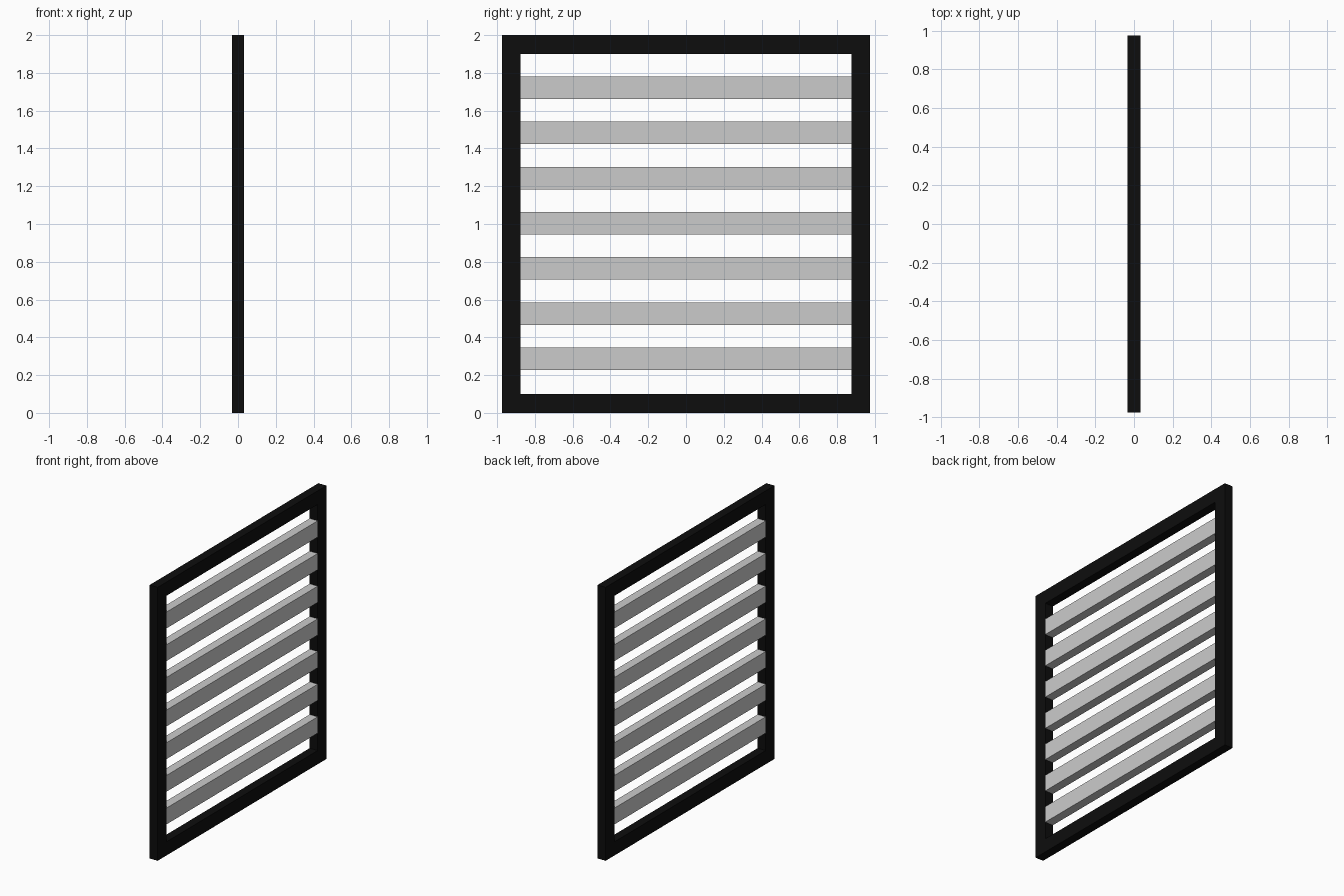
import bpy
import bmesh

if "Cube" in bpy.data.objects:
    bpy.data.objects.remove(bpy.data.objects["Cube"])

HALF_W, HEIGHT, DEPTH, BAR = 0.975, 2.0, 0.065, 0.1
SLATS, FIRST_Z, PITCH, SLAT_H = 7, 0.287, 0.239, 0.119


def add_object(name, bm):
    bmesh.ops.recalc_face_normals(bm, faces=bm.faces)
    mesh = bpy.data.meshes.new(name)
    bm.to_mesh(mesh)
    bm.free()
    obj = bpy.data.objects.new(name, mesh)
    bpy.context.collection.objects.link(obj)
    return obj


def rectangle(bm, x, inset):
    y = HALF_W - inset
    corners = [(-y, inset), (y, inset), (y, HEIGHT - inset), (-y, HEIGHT - inset)]
    return [bm.verts.new((x, cy, cz)) for cy, cz in corners]


# Black rectangular frame: four corner loops joined into a closed ring
bm = bmesh.new()
x = DEPTH / 2
loops = [rectangle(bm, x, 0), rectangle(bm, x, BAR),
         rectangle(bm, -x, BAR), rectangle(bm, -x, 0)]
for i in range(4):
    a, b = loops[i], loops[(i + 1) % 4]
    for j in range(4):
        k = (j + 1) % 4
        bm.faces.new((a[j], a[k], b[k], b[j]))
frame = add_object("frame", bm)
black = bpy.data.materials.new("black")
black.diffuse_color = (0.004, 0.004, 0.004, 1)
black.use_nodes = True
black.node_tree.nodes["Principled BSDF"].inputs["Base Color"].default_value = black.diffuse_color
frame.data.materials.append(black)

# Grey horizontal slats, flush with the frame
for i in range(SLATS):
    bm = bmesh.new()
    bmesh.ops.create_cube(bm, size=1)
    bmesh.ops.scale(bm, vec=(DEPTH, 2 * (HALF_W - BAR), SLAT_H), verts=bm.verts)
    slat = add_object(f"slat_{i + 1}", bm)
    slat.location.z = FIRST_Z + i * PITCH
